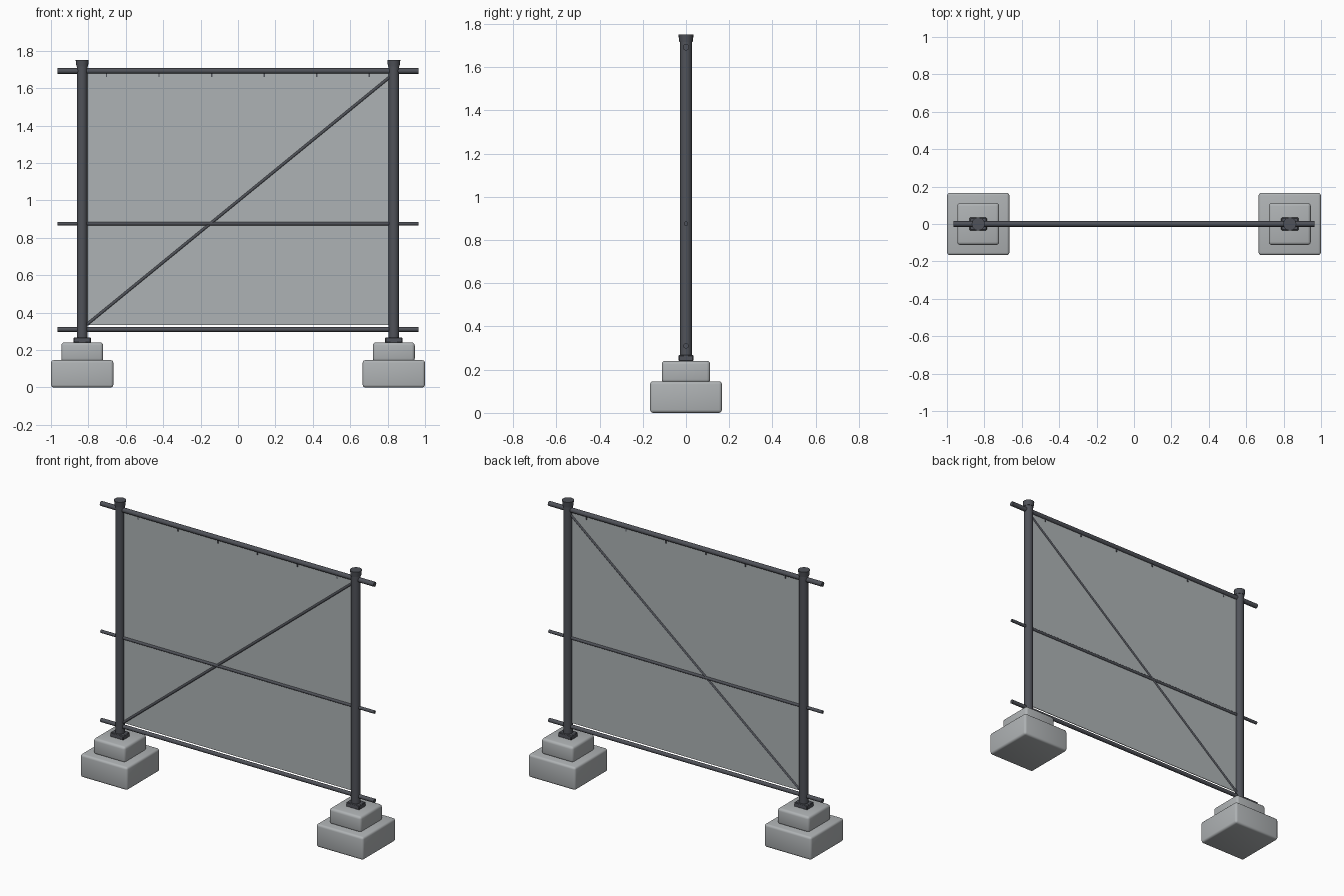
import bpy
import math
from mathutils import Vector

cube = bpy.data.objects.get("Cube")
if cube:
    bpy.data.objects.remove(cube, do_unlink=True)


def material(name, colour):
    mat = bpy.data.materials.new(name)
    mat.diffuse_color = colour
    mat.use_nodes = True
    bsdf = mat.node_tree.nodes["Principled BSDF"]
    bsdf.inputs["Base Color"].default_value = colour
    bsdf.inputs["Roughness"].default_value = 0.8
    return mat


STEEL = material("dark steel", (0.08, 0.085, 0.1, 1))
CONCRETE = material("concrete grey", (0.43, 0.45, 0.46, 1))
SHEET = material("sheet grey", (0.42, 0.45, 0.46, 1))


def finish(name, mat):
    obj = bpy.context.object
    obj.name = obj.data.name = name
    obj.data.materials.append(mat)
    return obj


def box(name, mat, centre, size, bevel=0, segments=3):
    bpy.ops.mesh.primitive_cube_add(size=1, location=centre)
    obj = finish(name, mat)
    obj.scale = size
    bpy.ops.object.transform_apply(location=False, rotation=False, scale=True)
    if bevel:
        mod = obj.modifiers.new("rounded edges", "BEVEL")
        mod.width, mod.segments = bevel, segments
        bpy.ops.object.modifier_apply(modifier=mod.name)
        bpy.ops.object.shade_smooth_by_angle(angle=math.radians(40))
    return obj


def tube(name, mat, start, end, r1, r2=None, sides=16):
    a, b = Vector(start), Vector(end)
    bpy.ops.mesh.primitive_cone_add(
        vertices=sides, radius1=r1, radius2=r2 or r1, depth=(b - a).length,
        location=(a + b) / 2, rotation=(b - a).to_track_quat("Z", "Y").to_euler())
    obj = finish(name, mat)
    bpy.ops.object.shade_smooth_by_angle(angle=math.radians(40))
    return obj


POST_X = 0.833

# Footings and posts, one set per side
for side, s in (("right", -1), ("left", 1)):
    x = s * POST_X
    box(side + "_footing", CONCRETE, (x, 0, 0.073), (0.333, 0.333, 0.146), 0.014)
    box(side + "_footing_step", CONCRETE, (x, 0, 0.19), (0.224, 0.224, 0.102), 0.016)
    box(side + "_base_plate", STEEL, (x, 0, 0.253), (0.092, 0.068, 0.03), 0.004, 1)
    tube(side + "_post", STEEL, (x, 0, 0.24), (x, 0, 1.73), 0.028)
    tube(side + "_post_cap", STEEL, (x, 0, 1.716), (x, 0, 1.75), 0.031, 0.035)

# Horizontal rails run through both posts
for name, z, r in (("top_rail", 1.692, 0.015), ("middle_rail", 0.876, 0.01),
                   ("bottom_rail", 0.31, 0.0125)):
    tube(name, STEEL, (-0.966, 0, z), (0.966, 0, z), r)

# Sheet between the posts with a diagonal brace
box("sheet_panel", SHEET, (0, 0, 1.009), (1.63, 0.004, 1.35))
tube("diagonal_brace", STEEL, (-0.82, 0, 0.327), (0.82, 0, 1.667), 0.008, sides=12)

# Small ties hanging the sheet from the top rail
for i in range(6):
    box(f"sheet_tie_{i + 1}", STEEL, (-0.703 + i * 0.281, 0, 1.677), (0.007, 0.012, 0.034))
